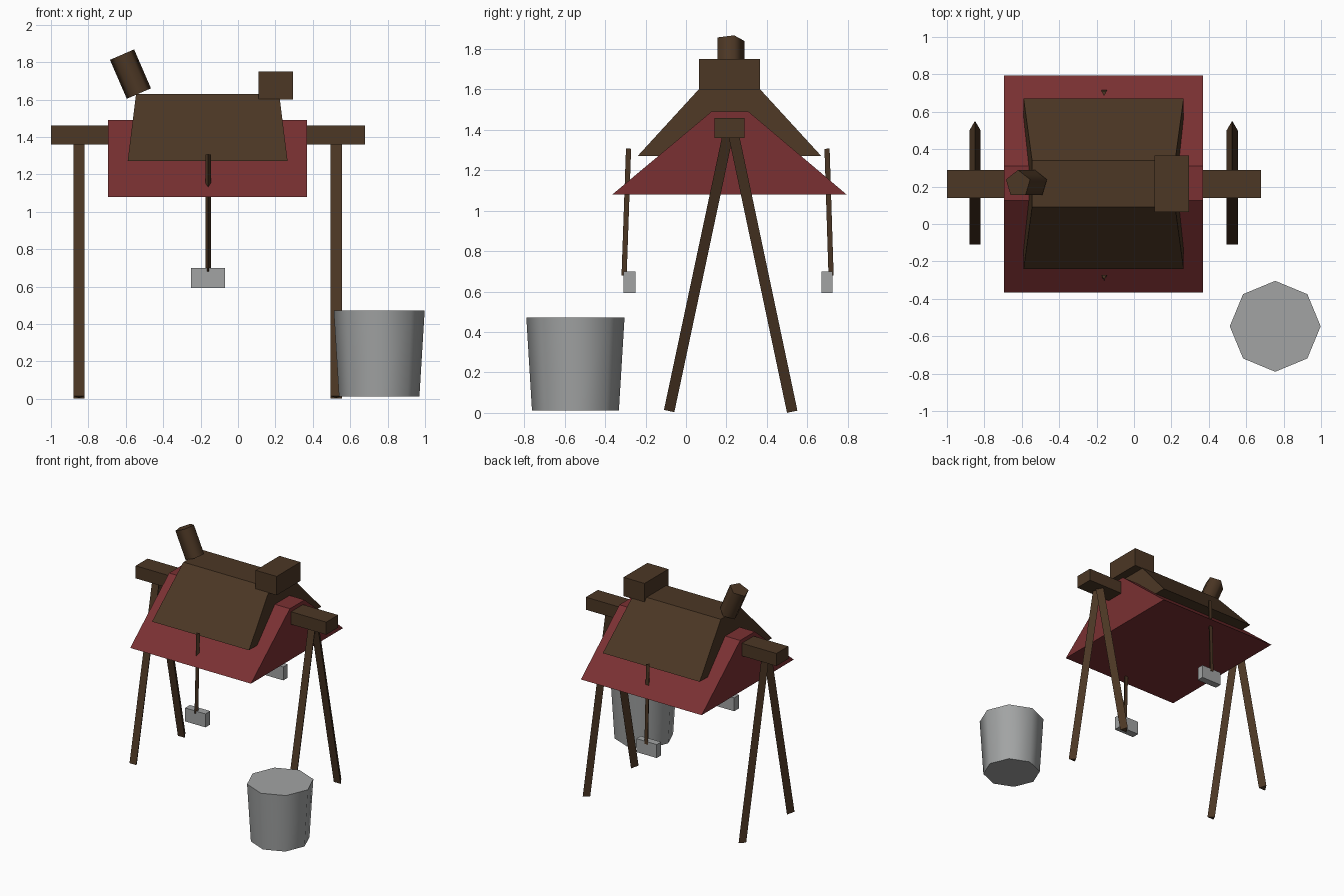
import bpy, bmesh
from math import sin, cos, tau, pi
from mathutils import Vector

if "Cube" in bpy.data.objects:
    bpy.data.objects.remove(bpy.data.objects["Cube"], do_unlink=True)


def material(name, rgb):
    m = bpy.data.materials.new(name)
    m.use_nodes = True
    colour = (*rgb, 1)
    m.diffuse_color = colour
    m.node_tree.nodes["Principled BSDF"].inputs["Base Color"].default_value = colour
    return m


brown = material("brown leather and wood", (0.072, 0.038, 0.018))
red = material("red blanket", (0.195, 0.03, 0.032))
grey = material("grey metal", (0.36, 0.37, 0.37))


def loft(name, bottom, top, mat, smooth=False):
    """Closed solid between two matching rings of points."""
    bm = bmesh.new()
    low = [bm.verts.new(p) for p in bottom]
    high = [bm.verts.new(p) for p in top]
    bm.faces.new(low)
    bm.faces.new(high)
    for i in range(len(low)):
        j = (i + 1) % len(low)
        side = bm.faces.new((low[i], low[j], high[j], high[i]))
        side.smooth = smooth
    bmesh.ops.recalc_face_normals(bm, faces=bm.faces)
    mesh = bpy.data.meshes.new(name)
    bm.to_mesh(mesh)
    bm.free()
    mesh.materials.append(mat)
    obj = bpy.data.objects.new(name, mesh)
    bpy.context.collection.objects.link(obj)
    return obj


def rect(x, y, z):
    return [(x[0], y[0], z), (x[1], y[0], z), (x[1], y[1], z), (x[0], y[1], z)]


def box(name, x, y, z, mat, top_x=None, top_y=None):
    return loft(name, rect(x, y, z[0]), rect(top_x or x, top_y or y, z[1]), mat)


def rod(name, start, end, sides, r0, r1, mat, spin=0, smooth=False):
    """Prism along an axis, with its first corner towards +y."""
    start, end = Vector(start), Vector(end)
    turn = Vector((0, 0, 1)).rotation_difference(end - start)

    def ring(centre, r):
        angles = [spin + tau * i / sides for i in range(sides)]
        return [centre + turn @ Vector((-r * sin(a), r * cos(a), 0)) for a in angles]

    return loft(name, ring(start, r0), ring(end, r1), mat, smooth)


# Stand: beam and two pairs of splayed three-sided legs
box("beam", (-1, 0.68), (0.14, 0.29), (1.36, 1.46), brown)
for side, x in (("right", -0.85), ("left", 0.525)):
    rod(f"{side}_front_leg", (x, -0.092, 0.011), (x, 0.199, 1.38), 3, 0.035, 0.035, brown)
    rod(f"{side}_back_leg", (x, 0.517, 0.004), (x, 0.226, 1.38), 3, 0.035, 0.035, brown)

# Blanket and saddle seat
box("blanket", (-0.695, 0.37), (-0.365, 0.795), (1.08, 1.49), red, top_y=(0.125, 0.31))
box("saddle_seat", (-0.59, 0.265), (-0.24, 0.67), (1.27, 1.63), brown,
    top_x=(-0.545, 0.22), top_y=(0.09, 0.34))

# Saddle back rest and tilted horn
box("back_rest", (0.11, 0.295), (0.065, 0.365), (1.60, 1.75), brown)
rod("saddle_horn", (-0.53, 0.215, 1.632), (-0.62, 0.215, 1.84), 5, 0.074, 0.074,
    brown, smooth=True)

# Straps with stirrups on both sides
for side, y_top, y_low, y_box in (("front", -0.28, -0.302, (-0.31, -0.25)),
                                  ("back", 0.702, 0.722, (0.67, 0.726))):
    rod(f"{side}_strap", (-0.16, y_low, 0.68), (-0.16, y_top, 1.307), 3,
        0.017, 0.017, brown, spin=pi)
    box(f"{side}_stirrup", (-0.25, -0.07), y_box, (0.593, 0.70), grey)

# Bucket
rod("bucket", (0.755, -0.547, 0.013), (0.755, -0.547, 0.472), 8, 0.215, 0.243,
    grey, smooth=True)
